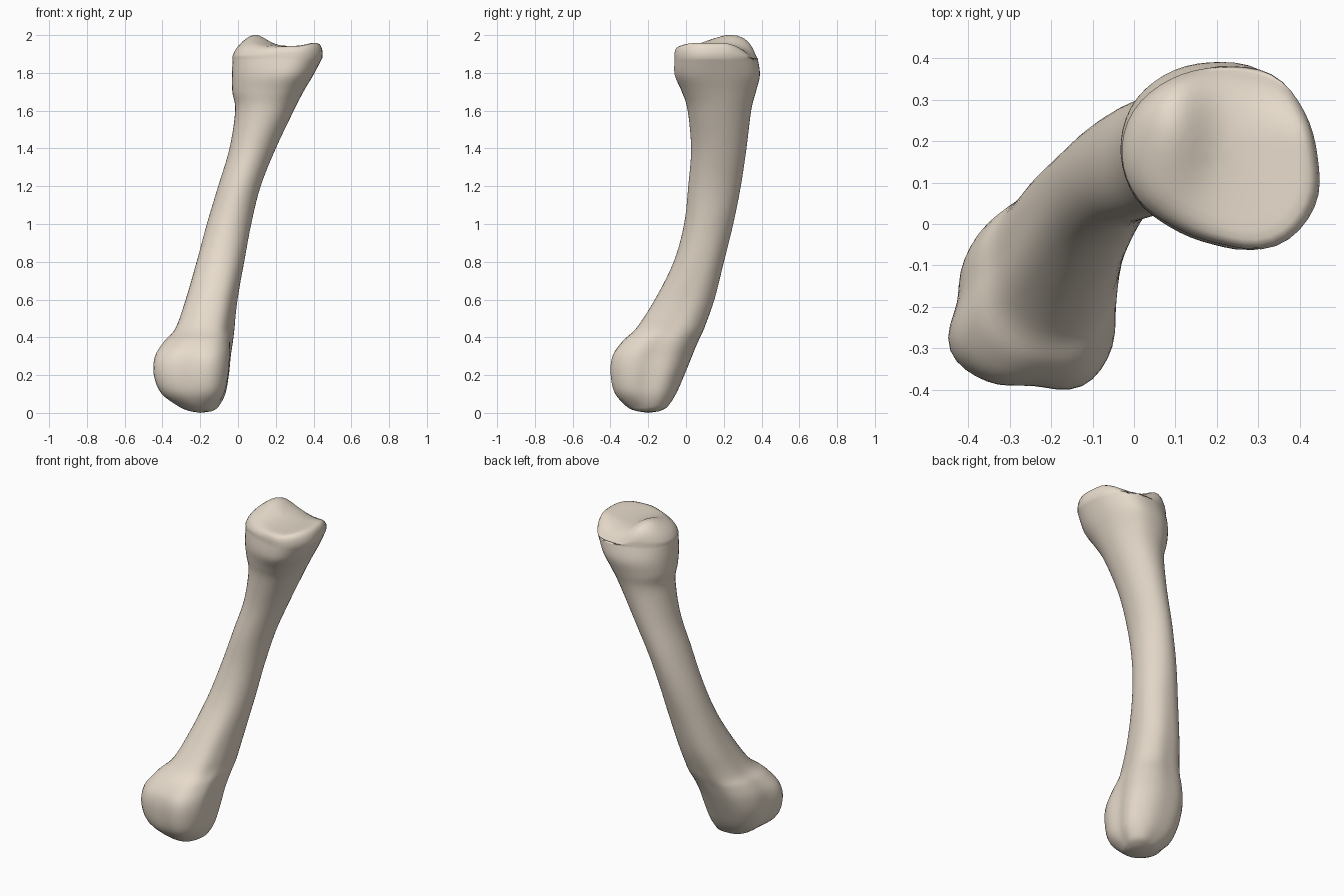
import bpy, bmesh
from math import sin, cos, pi, exp

if "Cube" in bpy.data.objects:
    bpy.data.objects.remove(bpy.data.objects["Cube"])

SEG, SUB = 48, 5

# Cross-section shapes: radius every 30 degrees, counter-clockwise from +x
SHAPES = {
    -2: [.93, 1.1, 1.08, 1.0, 1.02, .95, .9, 1.13, 1.09, 1.0, 1.16, 1.08],   # lower head
    -1: [.93, 1.12, 1.14, 1.02, 1.05, 1.04, .97, 1.04, 1.03, 1.0, 1.0, .91],  # neck
    0: [1.0] * 12,                                                           # shaft
    1: [1.0, 1.0, 1.06, 1.0, 1.0, 1.02, 1.0, .96, .91, .97, 1.15, 1.12],      # upper head
}

# Stations: z, xmin, xmax, ymin, ymax, shape (key of SHAPES, fractions blend)
STATIONS = [
    (.008, -.25, -.14, -.255, -.145, -.4),
    (.03, -.31, -.105, -.31, -.105, -1),
    (.10, -.405, -.065, -.37, -.055, -1.8),
    (.20, -.445, -.045, -.39, -.01, -2),
    (.30, -.44, -.035, -.382, .03, -1.9),
    (.38, -.395, -.025, -.335, .06, -1.4),
    (.45, -.335, -.018, -.262, .09, -1),
    (.60, -.28, 0, -.165, .147, -.7),
    (.80, -.22, .035, -.065, .20, -.3),
    (1.0, -.165, .07, -.01, .25, 0),
    (1.2, -.105, .12, .012, .29, 0),
    (1.4, -.045, .20, .027, .32, 0),
    (1.6, -.015, .295, .008, .345, .3),
    (1.7, -.03, .345, -.02, .37, .7),
    (1.79, -.032, .395, -.053, .39, 1),
    (1.88, -.028, .442, -.053, .378, 1),
]


def catmull(a, b, c, d, t):
    return .5 * (2*b + (c-a)*t + (2*a-5*b+4*c-d)*t*t + (3*b-a-3*c+d)*t**3)


def clamp(v):
    return min(1, max(0, v))


def table_radius(key, ang):
    f = ang / (2*pi) * 12
    i = int(f)
    return catmull(*[SHAPES[key][(i+k) % 12] for k in (-1, 0, 1, 2)], f - i)


def radius(shape, ang):
    shape = min(1, max(-2, shape))
    low = min(0, int(shape + 2) - 2)
    t = shape - low
    return table_radius(low, ang)*(1-t) + table_radius(low+1, ang)*t


def saddle(x, y):
    """Height of the joint surface on top: a hump, a groove and a side crest."""
    hump = .06 * exp(-((x-.09)/.085)**2 - ((y-.24)/.15)**2)
    crest = .018 * exp(-((x-.41)/.06)**2)
    fall = 1.8 * max(0, y-.2)**2 * clamp((x-.1)/.2)
    return 1.942 + hump + crest - fall


def ring_points(st):
    z, x0, x1, y0, y1, shape = st
    pts = []
    for k in range(SEG):
        a = 2*pi*k/SEG
        r = radius(shape, a)
        x = (x0+x1)/2 + (x1-x0)/2*r*cos(a)
        y = (y0+y1)/2 + (y1-y0)/2*r*sin(a)
        pts.append((x, y, z))
    return pts


# Shaft and both ends: smooth loft through the stations
rings = []
n = len(STATIONS)
for i in range(n-1):
    q = [STATIONS[min(max(i+k, 0), n-1)] for k in (-1, 0, 1, 2)]
    for s in range(SUB):
        rings.append(ring_points([catmull(*v, s/SUB) for v in zip(*q)]))
rings.append(ring_points(STATIONS[-1]))

# Upper joint surface: shrink the rim inwards while following the saddle,
# with a softer rim on the left and back
rim = rings[-1]
cx, cy = .205, .165
for scale, lift in ((1.005, .35), (.99, .65), (.955, .88), (.9, .97), (.8, 1),
                    (.68, 1), (.55, 1), (.42, 1), (.28, 1), (.14, 1)):
    ring = []
    for x, y, z in rim:
        px, py = cx + (x-cx)*scale, cy + (y-cy)*scale
        soft = max(clamp((.25-x)/.2), clamp((y-.22)/.15))
        top_z = saddle(px, py) - .045*soft*scale**8
        ring.append((px, py, z + (top_z - z)*lift))
    rings.append(ring)

bm = bmesh.new()
loops = [[bm.verts.new(p) for p in r] for r in rings]
for a, b in zip(loops, loops[1:]):
    for k in range(SEG):
        m = (k+1) % SEG
        bm.faces.new((a[k], a[m], b[m], b[k]))
bottom = bm.verts.new((-.2, -.2, 0))
top = bm.verts.new((cx, cy, saddle(cx, cy)))
for k in range(SEG):
    m = (k+1) % SEG
    bm.faces.new((bottom, loops[0][m], loops[0][k]))
    bm.faces.new((top, loops[-1][k], loops[-1][m]))
for f in bm.faces:
    f.smooth = True
mesh = bpy.data.meshes.new("long_bone")
bm.to_mesh(mesh)
bm.free()
bone = bpy.data.objects.new("long_bone", mesh)
bpy.context.collection.objects.link(bone)

# Pale bone colour
mat = bpy.data.materials.new("bone")
mat.diffuse_color = (.80, .71, .60, 1)
mat.use_nodes = True
mat.node_tree.nodes["Principled BSDF"].inputs["Base Color"].default_value = mat.diffuse_color
mesh.materials.append(mat)
